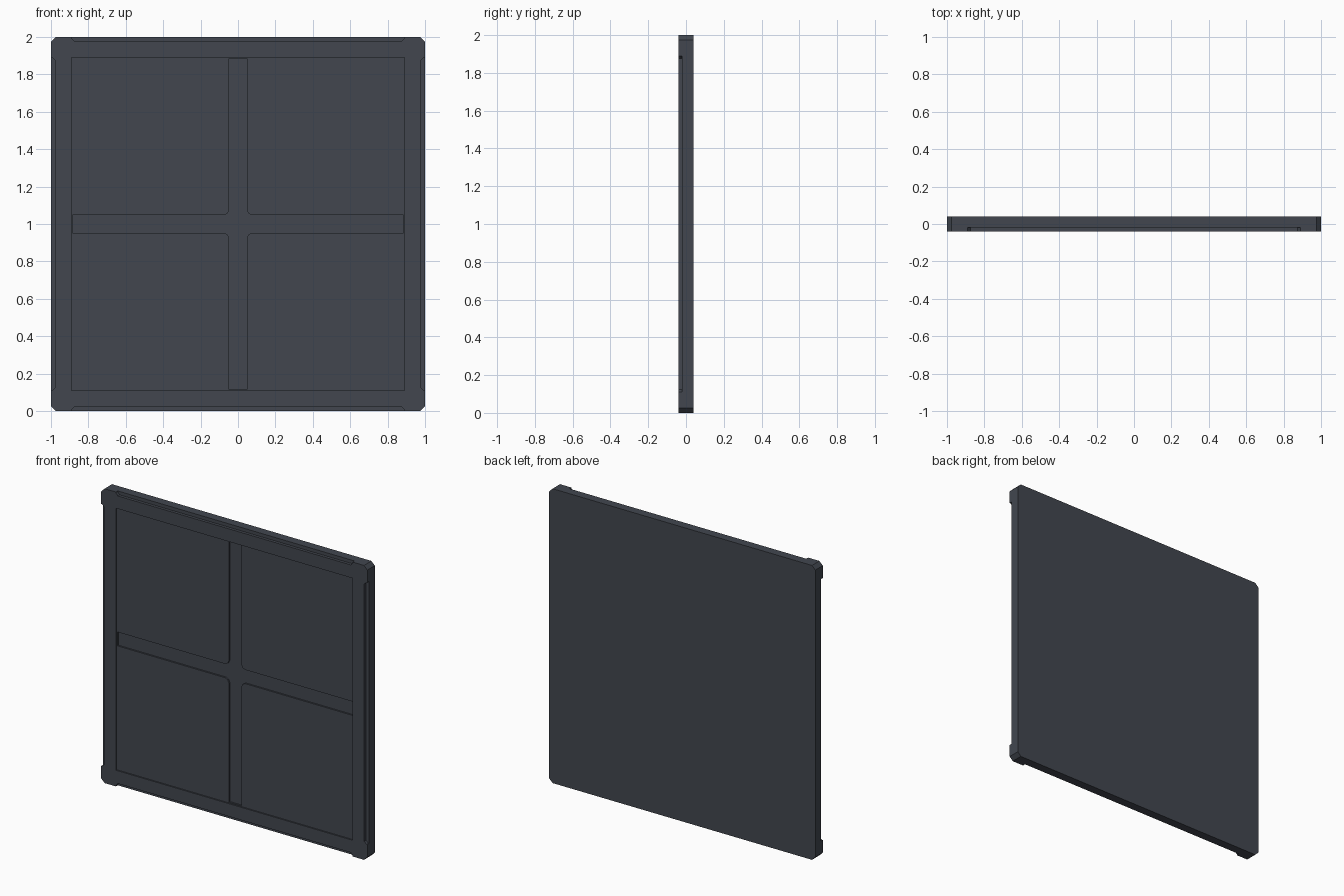
import bpy, bmesh, math

if "Cube" in bpy.data.objects:
    bpy.data.objects.remove(bpy.data.objects["Cube"])

FRONT, BACK, MID = -0.04, 0.04, -0.02

slate = bpy.data.materials.new("dark_slate")
slate.diffuse_color = (0.054, 0.062, 0.078, 1)
slate.use_nodes = True
slate.node_tree.nodes["Principled BSDF"].inputs["Base Color"].default_value = slate.diffuse_color


def prism(name, outline, y0, y1, turn=0):
    """Extrude an (x, z) outline along y, turned about the panel centre."""
    bm = bmesh.new()
    c, s = math.cos(turn), math.sin(turn)
    verts = [bm.verts.new((x * c - z * s, y0, 1 + x * s + z * c)) for x, z in outline]
    face = bm.faces.new(verts)
    ext = bmesh.ops.extrude_face_region(bm, geom=[face])
    moved = [v for v in ext["geom"] if isinstance(v, bmesh.types.BMVert)]
    bmesh.ops.translate(bm, verts=moved, vec=(0, y1 - y0, 0))
    bmesh.ops.recalc_face_normals(bm, faces=bm.faces)
    mesh = bpy.data.meshes.new(name)
    bm.to_mesh(mesh)
    bm.free()
    mesh.materials.append(slate)
    obj = bpy.data.objects.new(name, mesh)
    bpy.context.collection.objects.link(obj)
    return obj


def four_way(points):
    """Repeat a run of points around the four quarters."""
    out = []
    for _ in range(4):
        out += points
        points = [(-z, x) for x, z in points]
    return out


# Slab with clipped corners
slab = prism("wall_panel", four_way([(1, 0.975), (0.975, 1)]), FRONT, BACK)

# Edge rebates between the corner blocks
rebate = [(-0.89, 1.1), (-0.89, 0.995), (-0.875, 0.977),
          (0.875, 0.977), (0.89, 0.995), (0.89, 1.1)]
cutters = [prism("edge_rebate_cutter", rebate, FRONT - 0.05, MID, i * math.pi / 2)
           for i in range(4)]

# Shallow square recess on the front
cutters.append(prism("recess_cutter", four_way([(0.89, 0.89)]), FRONT - 0.05, FRONT + 0.009))

# Cross groove with softened inner corners
cross = four_way([(0.885, -0.047), (0.885, 0.047), (0.075, 0.047),
                  (0.056, 0.056), (0.047, 0.075)])
cutters.append(prism("cross_groove_cutter", cross, FRONT - 0.04, MID))

for cutter in cutters:
    cutter.hide_render = True
    mod = slab.modifiers.new(cutter.name, "BOOLEAN")
    mod.operation, mod.solver, mod.object = "DIFFERENCE", "EXACT", cutter

# Bake the cuts and remove the cutters
evaluated = slab.evaluated_get(bpy.context.evaluated_depsgraph_get())
baked = bpy.data.meshes.new_from_object(evaluated)
slab.modifiers.clear()
slab.data = baked
for cutter in cutters:
    bpy.data.objects.remove(cutter)
baked.materials.clear()
baked.materials.append(slate)
for poly in baked.polygons:
    poly.material_index = 0
    poly.use_smooth = False
